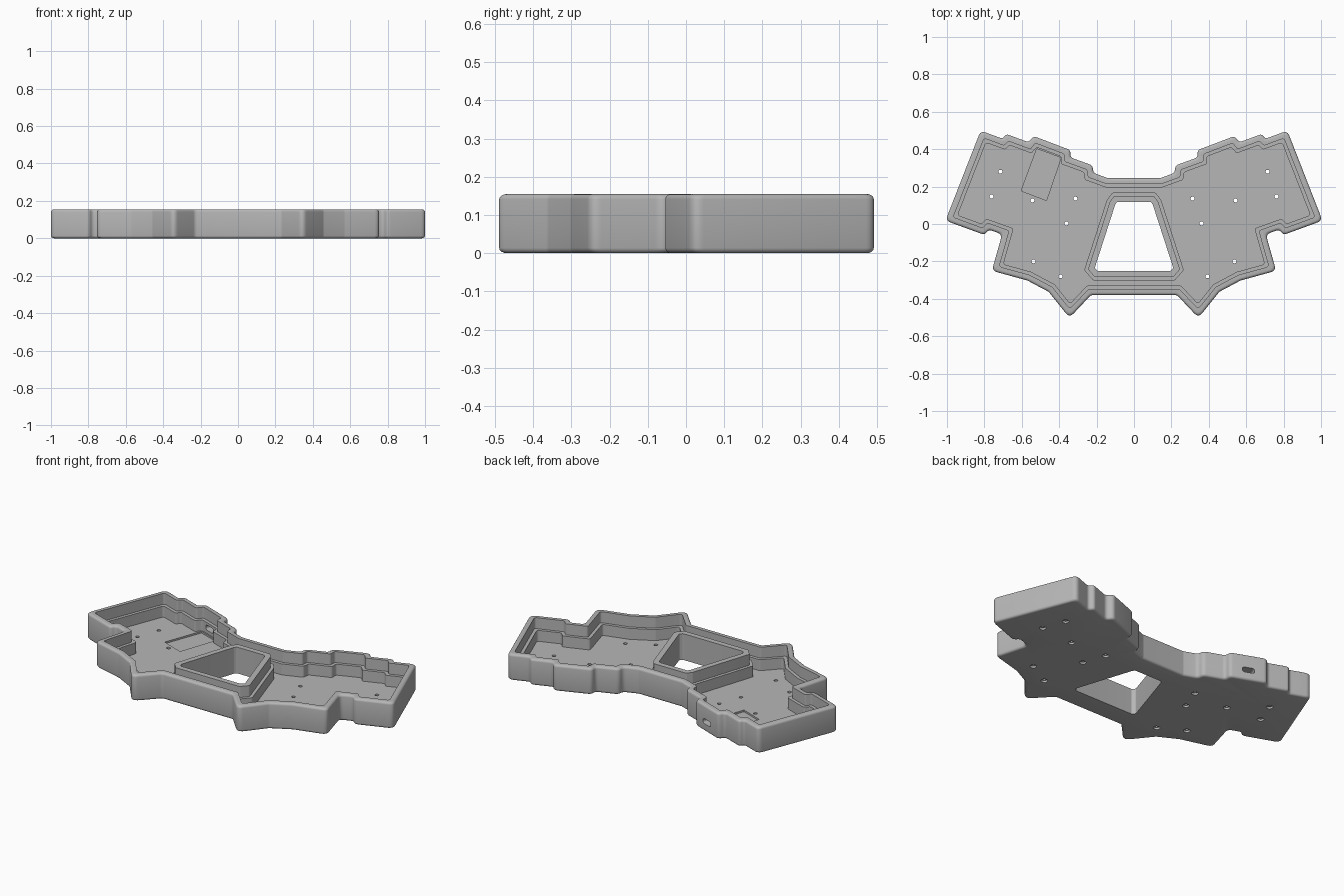
import bpy, bmesh, math
from mathutils import Matrix, Vector

if "Cube" in bpy.data.objects:
    bpy.data.objects.remove(bpy.data.objects["Cube"])

HEIGHT, FLOOR, LEDGE = 0.155, 0.025, 0.09
RIM, LIP, FILLET = 0.032, 0.05, 0.014

grey = bpy.data.materials.new("matte grey")
grey.use_nodes = True
colour = (0.47, 0.47, 0.47, 1)
grey.diffuse_color = colour
grey.node_tree.nodes["Principled BSDF"].inputs["Base Color"].default_value = colour


def mirrored(half):
    """Close a clockwise right-hand half profile with its mirror image."""
    return [Vector(p) for p in half] + [Vector((-x, y)) for x, y in reversed(half)]


def inset(poly, d):
    """Mitred inset of a clockwise polygon; negative d grows it."""
    out = []
    for i, p in enumerate(poly):
        a = (p - poly[i - 1]).normalized()
        b = (poly[(i + 1) % len(poly)] - p).normalized()
        n1, n2 = Vector((a.y, -a.x)), Vector((b.y, -b.x))
        out.append(p + (n1 + n2) * d / (1 + n1.dot(n2)))
    return out


def rounded(poly, r, steps=6):
    """Round every corner, always with the same number of points."""
    out = []
    for i, p in enumerate(poly):
        a, b = poly[i - 1] - p, poly[(i + 1) % len(poly)] - p
        turn = math.pi - a.angle(b)
        t = min(r * math.tan(turn / 2), 0.45 * a.length, 0.45 * b.length)
        s, e = p + a.normalized() * t, p + b.normalized() * t
        for k in range(steps + 1):
            f = k / steps
            out.append(s * (1 - f) ** 2 + p * 2 * f * (1 - f) + e * f * f)
    return out


def loft(name, poly, levels, r):
    """Solid through insets of one outline; levels are (inset, z) pairs."""
    bm = bmesh.new()
    rings = [[bm.verts.new((p.x, p.y, z)) for p in rounded(inset(poly, d), r)]
             for d, z in levels]
    for low, high in zip(rings, rings[1:]):
        for i in range(len(low)):
            bm.faces.new((low[i - 1], low[i], high[i], high[i - 1]))
    bm.faces.new(rings[0])
    bm.faces.new(rings[-1])
    bmesh.ops.recalc_face_normals(bm, faces=bm.faces)
    mesh = bpy.data.meshes.new(name)
    bm.to_mesh(mesh)
    bm.free()
    mesh.materials.append(grey)
    obj = bpy.data.objects.new(name, mesh)
    bpy.context.collection.objects.link(obj)
    return obj


def cut(target, cutter):
    """Subtract the cutter, then discard it."""
    cutter.hide_render = True
    mod = target.modifiers.new("cut", 'BOOLEAN')
    mod.operation, mod.solver, mod.object = 'DIFFERENCE', 'EXACT', cutter
    bpy.context.view_layer.objects.active = target
    bpy.ops.object.modifier_apply(modifier=mod.name)
    bpy.data.objects.remove(cutter)


def cylinder(x, y, r, z0, z1):
    square = [Vector((x - r, y + r)), Vector((x + r, y + r)),
              Vector((x + r, y - r)), Vector((x - r, y - r))]
    return loft("screw_cutter", square, [(0, z0), (0, z1)], r)


# Stepped winged outline and central trapezoid opening
outline = mirrored([
    (.14, .245), (.217, .273), (.222, .313), (.34, .356), (.34, .395),
    (.537, .47), (.564, .437), (.682, .481), (.703, .456), (.82, .499),
    (1.008, .018), (.80, -.058), (.775, -.03), (.705, -.055), (.76, -.25),
    (.57, -.302), (.457, -.362), (.345, -.502), (.23, -.38)])
opening = mirrored([(.09, .118), (.1, .105), (.21, -.235), (.195, -.252)])

# Outer body with softly rounded top and bottom edges
arc = [k * math.pi / 8 for k in range(5)]
bottom = [(FILLET * (1 - math.sin(a)), FILLET * (1 - math.cos(a))) for a in arc]
top = [(d, HEIGHT - z) for d, z in reversed(bottom)]
case = loft("keyboard_case", outline, bottom + top, .03)

# Cavity with a plate ledge, leaving a stepped wall round the opening
cavity = loft("cavity_cutter", outline,
              [(LIP, FLOOR), (LIP, LEDGE), (RIM, LEDGE), (RIM, .2)], .015)
post = loft("opening_wall_cutter", opening,
            [(-LIP, -.1), (-LIP, LEDGE), (-RIM, LEDGE), (-RIM, .3)], .012)
cut(cavity, post)
cut(case, cavity)
cut(case, loft("opening_cutter", opening, [(0, -.1), (0, .3)], .012))

# Screw holes with counterbores underneath
for x, y in [(.714, .28), (.762, .147), (.543, .126), (.313, .136),
             (.361, .003), (.537, -.2), (.393, -.28)]:
    for side in (-1, 1):
        cut(case, cylinder(side * x, y, .01, -.05, .06))
        cut(case, cylinder(side * x, y, .017, -.05, .012))

# Shallow controller recess in the right-hand floor
tray = [Vector(p) for p in [(-.52, .402), (-.39, .354), (-.468, .126), (-.603, .177)]]
cut(case, loft("tray_cutter", tray, [(0, FLOOR - .01), (0, FLOOR + .005)], .003))

# Cable port through the back wall
slot = [Vector((sx * .035, sy * .015)) for sx, sy in ((-1, 1), (1, 1), (1, -1), (-1, -1))]
port = loft("port_cutter", slot, [(0, -.06), (0, .06)], .014)
port.data.transform(Matrix.Translation((-.44, .43, .06))
                    @ Matrix.Rotation(math.radians(-20.8), 4, 'Z')
                    @ Matrix.Rotation(math.radians(90), 4, 'X'))
cut(case, port)

# Smooth the rounded edges, keep the steps crisp
bpy.ops.object.select_all(action='DESELECT')
case.select_set(True)
bpy.context.view_layer.objects.active = case
bpy.ops.object.shade_smooth_by_angle(angle=math.radians(35))
